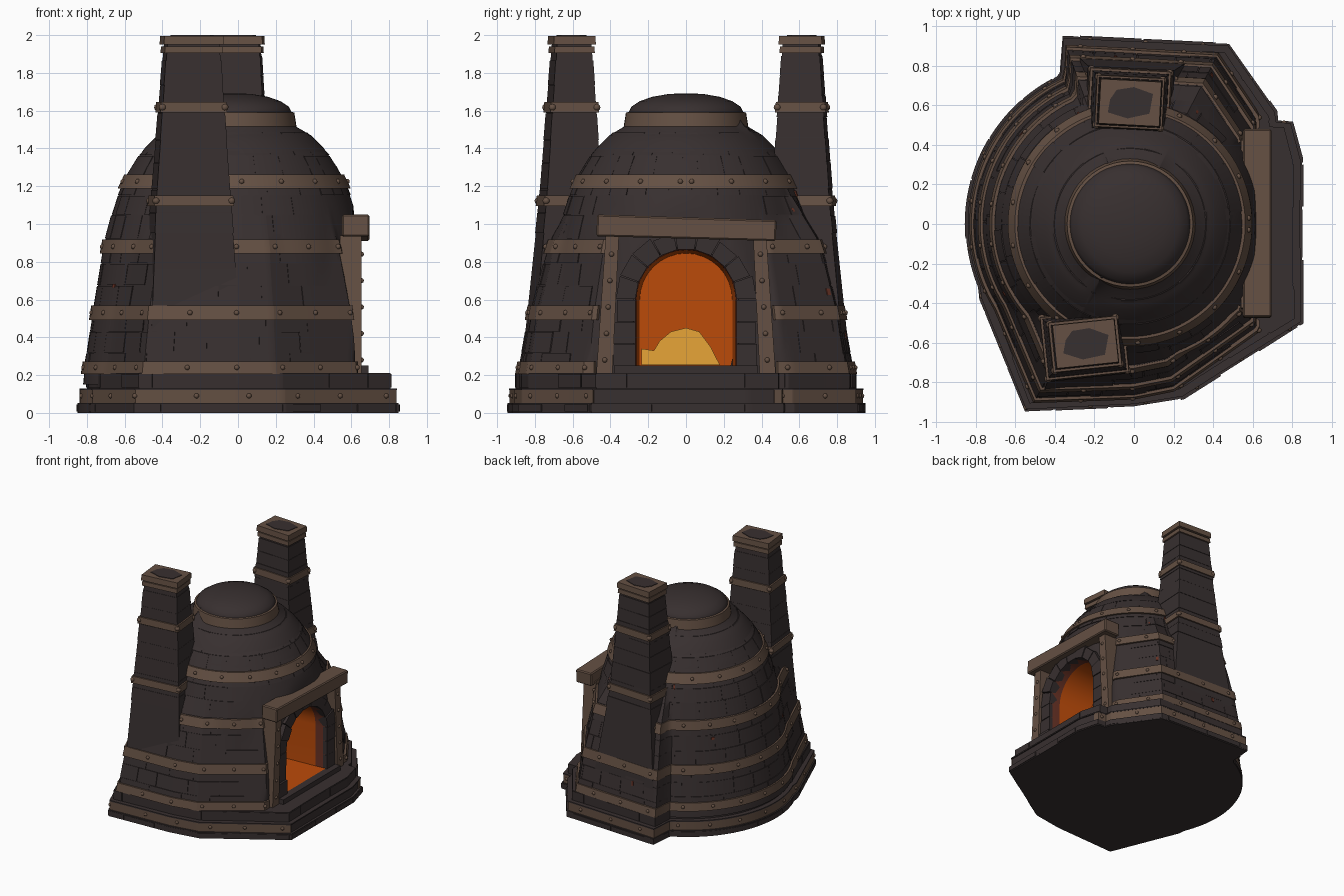
import bpy, bmesh, math, random
from math import sin, cos, pi, radians

if "Cube" in bpy.data.objects:
    bpy.data.objects.remove(bpy.data.objects["Cube"])

random.seed(4)
CX = -0.02                                   # dome axis


def material(name, rgb):
    m = bpy.data.materials.new(name)
    m.diffuse_color = (*rgb, 1)
    m.use_nodes = True
    m.node_tree.nodes["Principled BSDF"].inputs["Base Color"].default_value = m.diffuse_color
    return m


STONE = material("dark stone", (0.039, 0.029, 0.029))
BROWN = material("brown metal", (0.128, 0.080, 0.056))
ORANGE = material("orange glow", (0.50, 0.070, 0.003))
YELLOW = material("yellow fire", (0.86, 0.40, 0.042))
RED = material("red brick", (0.14, 0.032, 0.018))


def finish(name, bm, mats, angle=35):
    bmesh.ops.recalc_face_normals(bm, faces=bm.faces)
    me = bpy.data.meshes.new(name)
    bm.to_mesh(me)
    bm.free()
    for m in mats:
        me.materials.append(m)
    for p in me.polygons:
        p.use_smooth = True
    me.set_sharp_from_angle(angle=radians(angle))
    ob = bpy.data.objects.new(name, me)
    bpy.context.collection.objects.link(ob)
    return ob


def loft(bm, sections, closed=False, caps=True, mat=0):
    """Join equal-length point loops into a solid."""
    rows = [[bm.verts.new(p) for p in s] for s in sections]
    n = len(rows[0])
    pairs = list(zip(rows, rows[1:])) + ([(rows[-1], rows[0])] if closed else [])
    faces = [bm.faces.new((a[i], a[(i + 1) % n], b[(i + 1) % n], b[i]))
             for a, b in pairs for i in range(n)]
    if caps and not closed:
        faces += [bm.faces.new(rows[0]), bm.faces.new(rows[-1])]
    for f in faces:
        f.material_index = mat


def lerp(keys, z):
    """Interpolate rows of (z, values...)."""
    z = min(max(z, keys[0][0]), keys[-1][0])
    for a, b in zip(keys, keys[1:]):
        if z <= b[0]:
            t = (z - a[0]) / (b[0] - a[0])
            return [p + (q - p) * t for p, q in zip(a[1:], b[1:])]


# Outlines: plinth, flared lower wall, dome profile
PLINTH = [(.85, -.50), (.25, -.88), (0, -.92), (-.55, -.945), (-.78, -.38), (-.82, 0),
          (-.6, .5), (-.38, .70), (-.36, .95), (.48, .91), (.72, .57), (.725, .52), (.80, .515), (.85, .33)]
FLARE = [(.64, -.52), (.2, -.83), (0, -.87), (-.50, -.89), (-.72, -.36), (-.74, 0),
         (-.6, .4), (-.35, .66), (-.34, .89), (.42, .85), (.64, .52)]
DOME = [(.15, .80), (.2, .795), (.5, .75), (.9, .685), (1.0, .66), (1.1, .63), (1.2, .595), (1.3, .545),
        (1.4, .475), (1.47, .405), (1.52, .32), (1.6, .27)]
SCALE = [(.15, 1), (.2, 1), (.55, .93), (.9, .83), (1.15, .65), (1.6, .3)]


def ray(poly, t):
    best, c, s = 0, cos(t), sin(t)
    for (x0, y0), (x1, y1) in zip(poly, poly[1:] + poly[:1]):
        x0, x1 = x0 - CX, x1 - CX
        d = c * (y1 - y0) - s * (x1 - x0)
        if abs(d) > 1e-9:
            r = (x0 * (y1 - y0) - y0 * (x1 - x0)) / d
            u = (x0 * s - y0 * c) / d
            if r > 0 and -1e-6 <= u <= 1 + 1e-6:
                best = max(best, r)
    return best


def wall(t, z):
    r = max(lerp(DOME, z)[0], lerp(SCALE, z)[0] * ray(FLARE, t))
    return min(r, (0.62 - CX) / cos(t)) if cos(t) > 0.1 else r


def plinth(t, z):
    return max(0.83, ray(PLINTH, t))


ANGLES = sorted([i * pi / 72 for i in range(144)] +
                [math.atan2(y, x - CX) % (2 * pi) + .0003 for x, y in PLINTH + FLARE])


def pt(t, r, z):
    return (CX + r * cos(t), r * sin(t), z)


def slab(bm, fn, t0, t1, z0, z1, d0, d1, mat=0):
    """Curved plate hugging the outline fn between two angles and heights."""
    ts = [t0] + [a for a in ANGLES if t0 + .004 < a < t1 - .004] + [t1]
    loft(bm, [[pt(t, fn(t, z0) + d0, z0), pt(t, fn(t, z0) + d1, z0),
               pt(t, fn(t, z1) + d1, z1), pt(t, fn(t, z1) + d0, z1)] for t in ts], mat=mat)


def box(bm, x0, x1, quad):
    loft(bm, [[(x, y, z) for y, z in quad] for x in (x0, x1)])


# Main body with the oven mouth cut out
bm = bmesh.new()
zs = sorted({k[0] for k in DOME} | {.3, .4, .6, .7, .8, 1.15, 1.25, 1.35, 1.44, .55})
loft(bm, [[pt(a, wall(a, z), z) for a in ANGLES] for z in zs])
body = finish("oven_body", bm, [STONE])


def arch(r, spring=.60, base=.25, n=16):
    return [(-r, base)] + [(-r * cos(i * pi / n), spring + r * sin(i * pi / n)) for i in range(n + 1)] + [(r, base)]


bm = bmesh.new()
box(bm, 0.2, 0.9, arch(.275, base=.245))
cutter = finish("mouth_cutter", bm, [STONE])
cutter.hide_render = True
cutter.hide_viewport = True
cut = body.modifiers.new("mouth", 'BOOLEAN')
cut.operation, cut.solver, cut.object = 'DIFFERENCE', 'EXACT', cutter

# Glowing chamber lining: brick rim, orange walls and back
bm = bmesh.new()
rings = [[(x, y, z) for y, z in arch(r, base=.252)] for x, r in ((.63, .270), (.54, .262), (.24, .245))]
loft(bm, rings[:2], caps=False, mat=1)
loft(bm, rings[1:], caps=False)
bm.faces.new([bm.verts.new(p) for p in rings[2]])
for f in bm.faces:                            # floor glows all the way out
    if all(v.co.z < .26 for v in f.verts):
        f.material_index = 0
bmesh.ops.remove_doubles(bm, verts=bm.verts, dist=1e-5)
lining = finish("fire_chamber", bm, [ORANGE, RED])
lining.data.flip_normals()

# Fire heap against the back wall
bm = bmesh.new()
box(bm, .242, .25, [(-.235, .253), (.18, .253), (.13, .35), (.07, .43), (0, .45), (-.08, .43),
                    (-.14, .38), (-.17, .33), (-.235, .34)])
finish("fire", bm, [YELLOW])

# Stone courses on the dome
bm = bmesh.new()
z = .21
while z < 1.46:
    h = random.uniform(.10, .13)
    t = random.uniform(0, .2)
    end = t + 2 * pi - .02
    while t < end - .08:
        w = min(random.uniform(.18, .34), end - t)
        mid = (t + w / 2 + pi) % (2 * pi) - pi
        if abs(mid) > .85 or z > 1.05:
            slab(bm, wall, t + .003, t + w - .003, z + .002, min(z + h, 1.51) - .002, -.02,
                 random.uniform(.002, .007))
        t += w
    z += h
finish("stone_courses", bm, [STONE])

# Exposed red chips
bm = bmesh.new()
for i in range(10):
    t, z = random.uniform(.9, 5.4), random.uniform(.3, 1.3)
    slab(bm, wall, t, t + random.uniform(.015, .035), z, z + random.uniform(.015, .035), 0, .009)
finish("red_chips", bm, [RED])

# Metal bands with rivets round the body
bm = bmesh.new()


def rivet(x, y, z, r=.014):
    new = bmesh.ops.create_icosphere(bm, subdivisions=2, radius=r)["verts"]
    bmesh.ops.translate(bm, verts=new, vec=(x, y, z))


for zc, hh, gap in ((.24, .033, .64), (.53, .038, .64), (.88, .037, .64), (1.225, .037, 0)):
    slab(bm, wall, gap, 2 * pi - gap, zc - hh, zc + hh, -.03, .018)
    for i in range(18):
        t = gap + .05 + i * (2 * pi - 2 * gap - .1) / 17
        rivet(*pt(t, wall(t, zc) + .016, zc))
slab(bm, plinth, .52, 2 * pi - .52, .05, .122, -.1, -.012)
for i in range(18):
    t = .58 + i * (2 * pi - 1.16) / 17
    rivet(*pt(t, plinth(t, 0) - .014, .09))
finish("body_bands", bm, [BROWN])

# Stepped plinth; its second course covers the top of the band
bm = bmesh.new()
for z0, z1, d in ((0, .052, 0), (.05, .12, -.02), (.12, .13, -.010), (.125, .21, -.05)):
    loft(bm, [[pt(a, plinth(a, z) + d, z) for a in ANGLES] for z in (z0, z1)])
for z0, z1, d in ((.008, .045, .0), (.135, .205, -.05)):   # plinth blocks
    t = .1
    while t < 6.2:
        w = random.uniform(.2, .4)
        slab(bm, plinth, t, min(t + w, 6.38) - .012, z0, z1, d - .03, d + random.uniform(.0, .007))
        t += w
finish("plinth", bm, [STONE])

# Cap on the dome and its ring
N = 48
circle = lambda r, z: [pt(i * 2 * pi / N, r, z) for i in range(N)]
bm = bmesh.new()
loft(bm, [circle(r, z) for r, z in ((.30, 1.5), (.305, 1.59), (.29, 1.62), (.245, 1.65),
                                    (.18, 1.673), (.10, 1.687), (.03, 1.692))])
finish("dome_cap", bm, [STONE], 50)
bm = bmesh.new()
loft(bm, [circle(r, z) for r, z in ((.29, 1.515), (.33, 1.515), (.318, 1.59), (.295, 1.595))], closed=True)
finish("cap_ring", bm, [BROWN])

# Two tapered chimneys: rows of z, centre x, centre y, half width, half depth
CHIMNEYS = {"front": (6, [(.2, -.25, -.55, .25, .30), (1.15, -.25, -.61, .195, .145), (2.0, -.245, -.605, .135, .088)]),
            "back": (-3, [(.2, -.02, .55, .31, .31), (1.15, -.025, .615, .19, .15), (2.0, -.02, .613, .132, .091)])}


def chimney_ring(keys, rot, z, grow=0.0):
    cx, cy, hx, hy = lerp(keys, z)
    c, s = cos(radians(rot)), sin(radians(rot))
    return [(cx + c * u - s * v, cy + s * u + c * v, z)
            for a, b in ((-1, -1), (1, -1), (1, 1), (-1, 1)) for u, v in [(a * (hx + grow), b * (hy + grow))]]


for side, (rot, keys) in CHIMNEYS.items():
    bm = bmesh.new()
    loft(bm, [chimney_ring(keys, rot, z) for z in (.2, 1.15, 1.98)])
    z = .95
    while z < 1.85:                            # slightly uneven courses
        h = random.uniform(.09, .15)
        loft(bm, [chimney_ring(keys, rot, q, g) for g in [random.uniform(.001, .005)]
                  for q in (z + .002, min(z + h, 1.9) - .002)])
        z += h
    finish(side + "_chimney", bm, [STONE])
    bm = bmesh.new()
    for z0, z1, g in ((1.095, 1.15, .014), (1.59, 1.645, .014), (1.905, 1.94, .013), (1.95, 1.996, .021)):
        loft(bm, [chimney_ring(keys, rot, z, g) for z in (z0, z1)])
        for p in chimney_ring(keys, rot, (z0 + z1) / 2, g - .01)[:4]:
            if z1 < 1.7:
                rivet(*p, .02)
    finish(side + "_chimney_bands", bm, [BROWN])
    bm = bmesh.new()                           # sooty opening
    cx, cy = keys[-1][1:3]
    loft(bm, [[(cx + .115 * cos(a) * k, cy + .08 * sin(a) * k, z)
               for a, k in ((.5, 1.15), (1.4, 1), (2.2, 1), (2.9, .9), (3.7, 1.15), (4.6, 1), (5.6, 1.1))]
              for z in (1.99, 2.0)])
    finish(side + "_chimney_opening", bm, [STONE])

# Stone arch round the mouth, and the sill
bm = bmesh.new()
for i in range(9):
    a, b = i * pi / 9 + .008, (i + 1) * pi / 9 - .008
    ro = random.uniform(.355, .375)
    box(bm, .56, random.uniform(.635, .65),
        [(r * cos(t), .60 + r * sin(t)) for r, t in ((.268, a), (ro, a), (ro, b), (.268, b))])
for s in (-1, 1):
    for i in range(3):
        z0, z1, w = .25 + i * .117, .364 + i * .117, random.uniform(.365, .385)
        box(bm, .56, random.uniform(.635, .65), [(s * .268, z0), (s * w, z0), (s * w, z1), (s * .268, z1)])
box(bm, .5, .69, [(-.38, .19), (.38, .19), (.38, .25), (-.38, .25)])
finish("mouth_arch", bm, [STONE])

# Metal posts and lintel of the mouth
bm = bmesh.new()
for s in (-1, 1):
    box(bm, .54, .655, [(s * .39, .205), (s * .475, .205), (s * .425, .94), (s * .355, .94)])
    for i in range(5):
        rivet(.653, s * (.43 - i * .009), .28 + i * .14)
finish("mouth_posts", bm, [BROWN])
bm = bmesh.new()
box(bm, .55, .695, [(-.475, .935), (.475, .91), (.48, 1.02), (-.47, 1.05)])
bmesh.ops.bevel(bm, geom=bm.edges[:], offset=.008, segments=1, affect='EDGES')
finish("lintel", bm, [BROWN])
